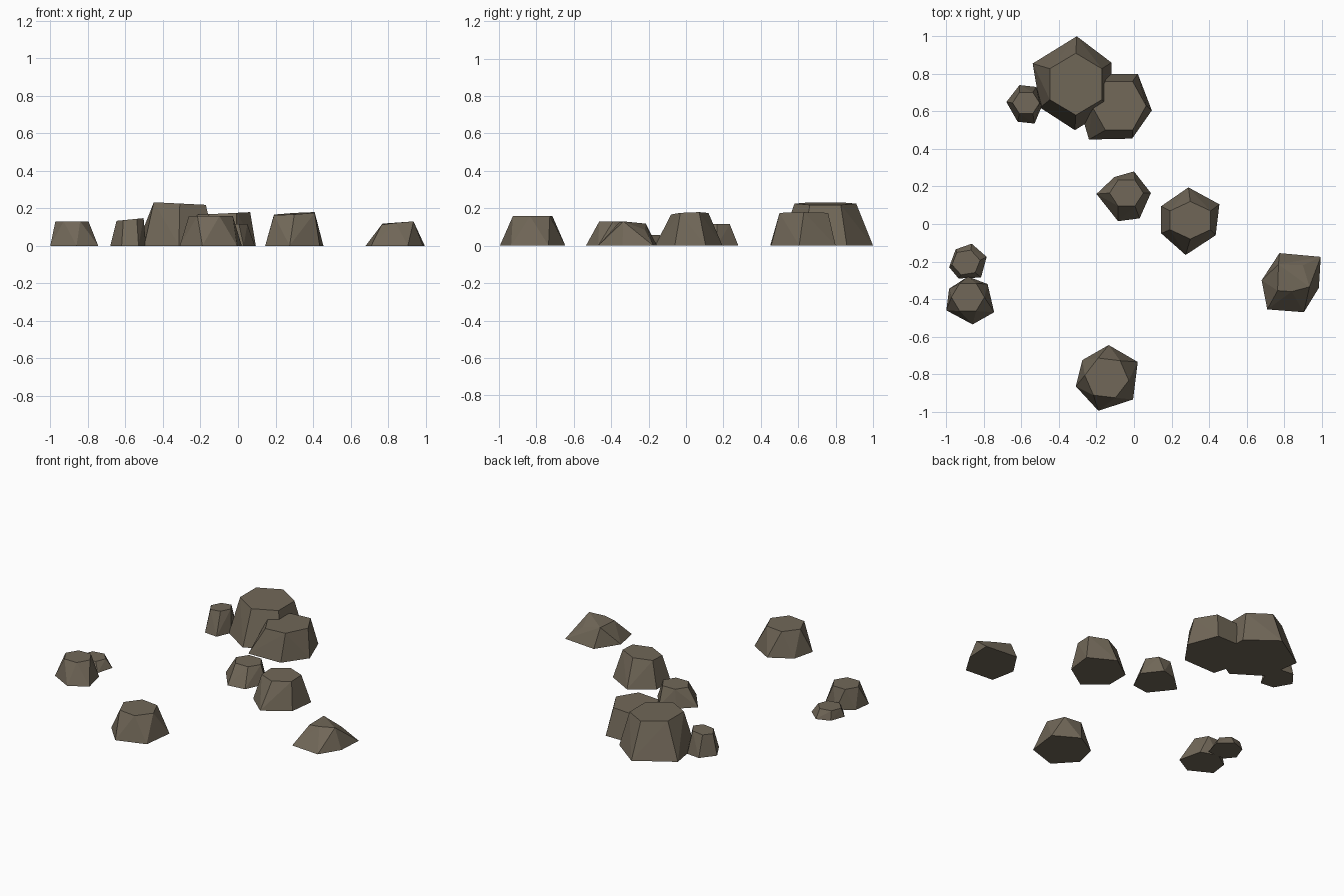
import bpy, bmesh, math

if "Cube" in bpy.data.objects:
    bpy.data.objects.remove(bpy.data.objects["Cube"])

stone = bpy.data.materials.new("brown grey stone")
stone.diffuse_color = (0.165, 0.137, 0.098, 1.0)
stone.use_nodes = True
stone.node_tree.nodes["Principled BSDF"].inputs["Base Color"].default_value = stone.diffuse_color


def ring(cx, cy, rx, ry, phase, z, tx=0.0, ty=0.0):
    """Six-sided top rim, slightly tilted by tx and ty."""
    pts = []
    for i in range(6):
        a = math.radians(phase + 60 * i)
        dx, dy = rx * math.cos(a), ry * math.sin(a)
        pts.append((cx + dx, cy + dy, z + tx * dx + ty * dy))
    return pts


def rock(name, base, top):
    """Faceted rock: convex skin around a ground outline and a top rim."""
    bm = bmesh.new()
    for x, y in base:
        bm.verts.new((x, y, 0))
    for p in top:
        bm.verts.new(p)
    res = bmesh.ops.convex_hull(bm, input=bm.verts[:])
    loose = [v for v in bm.verts if not v.link_faces]
    bmesh.ops.delete(bm, geom=loose, context='VERTS')
    bmesh.ops.dissolve_limit(bm, angle_limit=math.radians(2),
                             verts=bm.verts[:], edges=bm.edges[:])
    bmesh.ops.recalc_face_normals(bm, faces=bm.faces[:])
    me = bpy.data.meshes.new(name)
    bm.to_mesh(me)
    bm.free()
    me.materials.append(stone)
    bpy.context.collection.objects.link(bpy.data.objects.new(name, me))


# back cluster
rock("large_boulder",
     [(-.305, 1.0), (-.12, .86), (-.12, .62), (-.315, .5), (-.5, .62), (-.54, .855)],
     ring(-.31, .745, .16, .165, 90, .225, -.05))
rock("second_boulder",
     [(.02, .80), (.095, .605), (-.01, .455), (-.24, .45), (-.29, .62), (-.15, .80)],
     ring(-.08, .63, .145, .15, 0, .172, .05))
rock("cluster_pebble",
     [(-.61, .74), (-.52, .73), (-.49, .63), (-.53, .535), (-.62, .545), (-.68, .65)],
     ring(-.575, .645, .072, .065, 0, .14, .1))

# middle pair
rock("middle_small_rock",
     [(0, .28), (.09, .165), (.03, .03), (-.085, .015), (-.2, .16), (-.105, .25)],
     ring(-.04, .165, .09, .08, 0, .115))
rock("middle_rock",
     [(.29, .195), (.455, .105), (.435, -.06), (.275, -.165), (.145, -.05), (.145, .095)],
     ring(.30, .02, .125, .1, 90, .171, .06, .04))

# right rock with a broken, uneven top
rock("right_rock",
     [(.775, -.155), (.995, -.175), (.985, -.34), (.905, -.47), (.71, -.455), (.68, -.30)],
     [(.77, -.215, .118), (.90, -.22, .085), (.935, -.335, .13), (.84, -.36, .122), (.765, -.355, .112)])

# left pair
rock("left_rock",
     [(-.78, -.32), (-.745, -.47), (-.86, -.535), (-1.0, -.46), (-.985, -.345), (-.885, -.28)],
     ring(-.885, -.39, .088, .085, 0, .13))
rock("left_pebble",
     [(-.865, -.105), (-.785, -.175), (-.815, -.285), (-.935, -.29), (-.985, -.23), (-.95, -.135)],
     ring(-.895, -.205, .076, .07, 10, .057))

# front rock
rock("front_rock",
     [(-.135, -.645), (.02, -.735), (-.005, -.935), (-.19, -.995), (-.31, -.865), (-.275, -.725)],
     ring(-.145, -.82, .118, .115, 53, .158))
